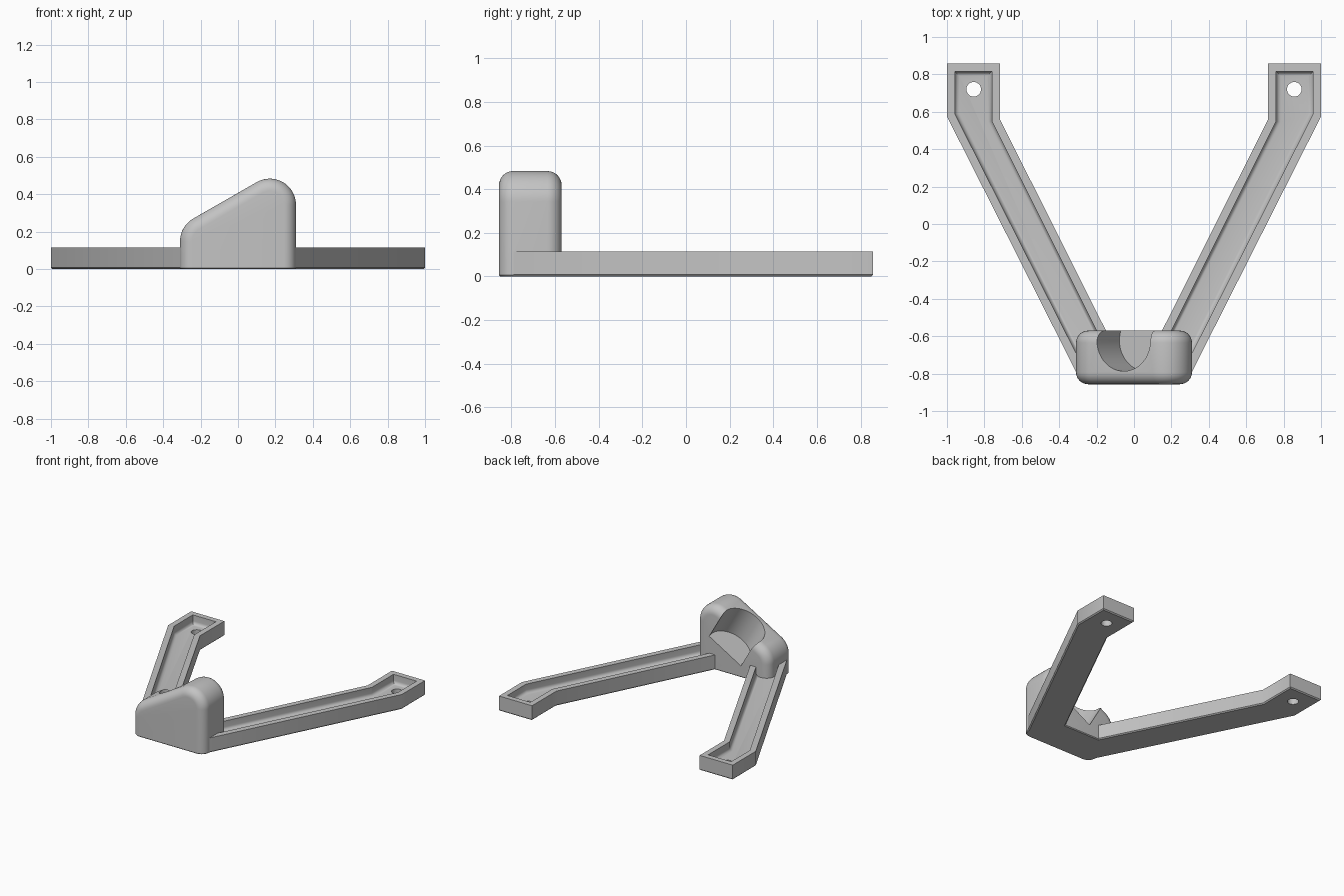
import bpy, bmesh
from math import sin, cos, pi, radians
from mathutils import Matrix, Vector

if "Cube" in bpy.data.objects:
    bpy.data.objects.remove(bpy.data.objects["Cube"])

grey = bpy.data.materials.new("plain_grey")
grey.use_nodes = True
colour = (0.55, 0.55, 0.55, 1)
grey.diffuse_color = colour
grey.node_tree.nodes["Principled BSDF"].inputs["Base Color"].default_value = colour


def make(name, bm):
    bmesh.ops.recalc_face_normals(bm, faces=bm.faces)
    mesh = bpy.data.meshes.new(name)
    bm.to_mesh(mesh)
    bm.free()
    mesh.materials.append(grey)
    ob = bpy.data.objects.new(name, mesh)
    bpy.context.collection.objects.link(ob)
    return ob


def bevel_bottom(bm, size, segments):
    low = min(v.co.z for v in bm.verts)
    edges = [e for e in bm.edges if all(v.co.z < low + 1e-5 for v in e.verts)]
    bmesh.ops.bevel(bm, geom=edges, offset=size, segments=segments,
                    profile=0.5, affect='EDGES')


def prism(name, outline, z0, z1, size, segments):
    bm = bmesh.new()
    face = bm.faces.new([bm.verts.new((x, y, z0)) for x, y in outline])
    top = bmesh.ops.extrude_face_region(bm, geom=[face])["geom"]
    for v in top:
        if isinstance(v, bmesh.types.BMVert):
            v.co.z = z1
    bevel_bottom(bm, size, segments)
    return make(name, bm)


def cylinder(name, radius, length, matrix):
    bm = bmesh.new()
    bmesh.ops.create_cone(bm, cap_ends=True, segments=64, radius1=radius,
                          radius2=radius, depth=length, matrix=matrix)
    return make(name, bm)


def cut(ob, cutter):
    bpy.context.view_layer.objects.active = ob
    mod = ob.modifiers.new("cut", 'BOOLEAN')
    mod.operation = 'DIFFERENCE'
    mod.solver = 'EXACT'
    mod.object = cutter
    bpy.ops.object.modifier_apply(modifier=mod.name)
    bpy.data.objects.remove(cutter)


def smooth(ob):
    bpy.ops.object.select_all(action='DESELECT')
    ob.select_set(True)
    bpy.context.view_layer.objects.active = ob
    bpy.ops.object.shade_smooth_by_angle(angle=radians(30))


# Arms: bent outline with a sunken tray and a screw hole at the end
ARM = [(1, 0.857), (1, 0.575), (0.30, -0.81), (0.2, -0.79),
       (0.15, -0.57), (0.717, 0.56), (0.717, 0.857)]
TRAY = [(0.957, 0.815), (0.957, 0.587), (0.305, -0.70),
        (0.19, -0.59), (0.76, 0.55), (0.76, 0.815)]
for side, s in (("left", 1), ("right", -1)):
    arm = prism(side + "_arm", [(s * x, y) for x, y in ARM], 0, 0.115, 0.008, 1)
    cut(arm, prism("tray_cutter", [(s * x, y) for x, y in TRAY], 0.045, 0.2, 0.025, 5))
    cut(arm, cylinder("hole_cutter", 0.039, 0.5, Matrix.Translation((s * 0.857, 0.72, 0))))
    smooth(arm)


# Block: sloped profile with rounded shoulders, shrunk towards front and back
def profile(inset, y):
    r = 0.14 - inset
    pts = [(-0.31 + inset, 0)]
    for cx, cz, a0, a1, n in ((-0.17, 0.148, 180, 120, 10), (0.17, 0.343, 120, 0, 20)):
        for i in range(n + 1):
            a = radians(a0 + (a1 - a0) * i / n)
            pts.append((cx + r * cos(a), cz + r * sin(a)))
    pts.append((0.31 - inset, 0))
    return [Vector((x, y, z)) for x, z in pts]


FRONT, BACK, ROUND, STEPS = -0.857, -0.57, 0.065, 8
layers = []
for i in range(STEPS + 1):
    a = pi / 2 * i / STEPS
    layers.append((ROUND * (1 - sin(a)), ROUND * (1 - cos(a))))
rings = [(d, FRONT + t) for d, t in layers] + [(d, BACK - t) for d, t in reversed(layers)]

bm = bmesh.new()
loops = [[bm.verts.new(p) for p in profile(d, y)] for d, y in rings]
for a, b in zip(loops, loops[1:]):
    for i in range(len(a) - 1):
        bm.faces.new((a[i], a[i + 1], b[i + 1], b[i]))
bm.faces.new(loops[0])
bm.faces.new(loops[-1])
bm.faces.new([l[0] for l in loops] + [l[-1] for l in reversed(loops)])
bmesh.ops.recalc_face_normals(bm, faces=bm.faces)
bevel_bottom(bm, 0.006, 1)
block = make("sloped_block", bm)

# Round socket bored square to the slope and open at the back
tilt = Matrix.Rotation(radians(-30), 4, 'Y')
axis = tilt @ Vector((0, 0, 1))
floor_centre = Vector((0.065, -0.622, 0.167))
cut(block, cylinder("socket_cutter", 0.165, 0.8,
                    Matrix.Translation(floor_centre + axis * 0.4) @ tilt))
smooth(block)
